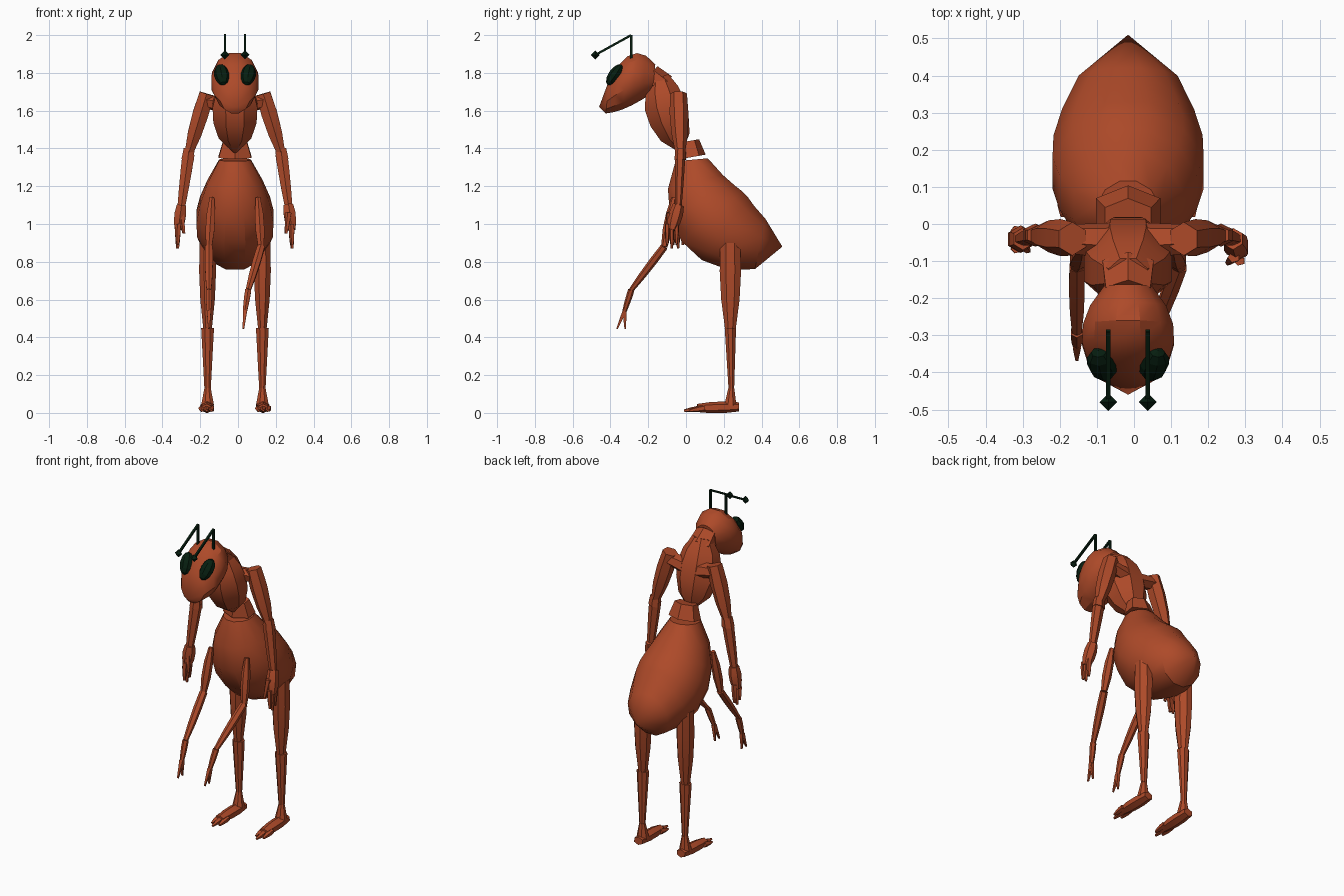
import bpy, bmesh, math
from mathutils import Vector, Matrix

if "Cube" in bpy.data.objects:
    bpy.data.objects.remove(bpy.data.objects["Cube"])

MIDDLE = -.016  # x of the body's mirror plane


def make_material(name, colour):
    material = bpy.data.materials.new(name)
    material.use_nodes = True
    material.diffuse_color = (*colour, 1)
    shader = material.node_tree.nodes["Principled BSDF"]
    shader.inputs["Base Color"].default_value = (*colour, 1)
    return material


rust = make_material("rust_orange", (.42, .068, .022))
dark = make_material("dark_green", (.002, .013, .005))


def finish(name, bm, material, smooth=True):
    bmesh.ops.recalc_face_normals(bm, faces=bm.faces)
    mesh = bpy.data.meshes.new(name)
    bm.to_mesh(mesh)
    bm.free()
    mesh.materials.append(material)
    part = bpy.data.objects.new(name, mesh)
    bpy.context.collection.objects.link(part)
    if smooth:
        bpy.ops.object.select_all(action='DESELECT')
        bpy.context.view_layer.objects.active = part
        part.select_set(True)
        bpy.ops.object.shade_smooth_by_angle(angle=math.radians(30))


def loft(name, rings, sides, material, tip=None):
    """Skin elliptical rings, each given as centre, half width axis, half depth axis."""
    bm = bmesh.new()
    turns = [math.tau * (i + .5) / sides for i in range(sides)]
    wide = max(math.cos(turn) for turn in turns)
    deep = max(math.sin(turn) for turn in turns)
    loops = []
    for centre, across, along in rings:
        loops.append([bm.verts.new(centre + across * math.cos(turn) / wide
                                   + along * math.sin(turn) / deep) for turn in turns])
    for lower, upper in zip(loops, loops[1:]):
        for i in range(sides):
            bm.faces.new((lower[i - 1], lower[i], upper[i], upper[i - 1]))
    bm.faces.new(loops[0])
    last = loops[-1]
    if tip:
        point = bm.verts.new(tip)
        for i in range(sides):
            bm.faces.new((last[i - 1], last[i], point))
    else:
        bm.faces.new(last)
    finish(name, bm, material)


def pod(name, start, bend, end, width, height, swell, count, sides, up=None):
    """Pointed body section along a curved spine in the mirror plane, swelling by a sine rule."""
    start, bend, end = (Vector((MIDDLE, *spot)) for spot in (start, bend, end))
    rings = []
    for i in range(count):
        t = i / count
        first, second = start.lerp(bend, t), bend.lerp(end, t)
        heading = (second - first).normalized()
        rise = Vector((0, *up)).normalized() if up else Vector((0, -heading.z, heading.y))
        girth = math.sin(math.pi * (swell[0] + (swell[1] - swell[0]) * t)) ** .7
        rings.append((first.lerp(second, t), Vector((width * girth, 0, 0)), rise * height * girth))
    loft(name, rings, sides, rust, end)


def bone(name, side, start, end, width, depth, taper=1, bulge=0, sides=6, material=rust):
    """Straight limb section that tapers towards its end and may bulge in the middle."""
    start, end = (Vector((MIDDLE + side * x, y, z)) for x, y, z in (start, end))
    heading = (end - start).normalized()
    across = (Vector((1, 0, 0)) - heading * heading.x).normalized()
    along = heading.cross(across)
    rings = []
    count = 4 if bulge else 2
    for i in range(count):
        t = i / (count - 1)
        size = 1 + (taper - 1) * t + bulge * math.sin(math.pi * t)
        rings.append((start.lerp(end, t), across * width * size, along * depth * size))
    loft(name, rings, sides, material)


# Body along the centre
pod("abdomen", (.03, 1.34), (.07, .9), (.51, .88), .205, .21, (.09, .94), 7, 12)
pod("thorax", (-.14, 1.78), (-.12, 1.6), (-.02, 1.37), .12, .11, (.1, .96), 5, 8, up=(.95, .27))
pod("head", (-.17, 1.77), (-.33, 1.8), (-.46, 1.62), .125, .143, (.13, .97), 6, 12, up=(.1, 1))
bone("neck", 0, (0, -.19, 1.79), (0, -.12, 1.73), .06, .06, taper=1.15)
bone("waist", 0, (0, .02, 1.44), (0, .035, 1.355), .062, .05, taper=1.4)

for side, label in ((1, "left_"), (-1, "right_")):
    # Eyes tilted along the face
    bm = bmesh.new()
    tilt = Matrix.Rotation(side * .2, 4, 'Y') @ Matrix.Rotation(-.6, 4, 'X')
    place = Matrix.Translation((MIDDLE + side * .07, -.378, 1.79))
    bmesh.ops.create_uvsphere(bm, u_segments=8, v_segments=6, radius=1,
                              matrix=place @ tilt @ Matrix.Diagonal((.041, .032, .066, 1)))
    finish(label + "eye", bm, dark, smooth=False)

    # Antennae with an upright stem, a forward rod and a faceted bead
    root, top, front = (.053, -.29, 1.87), (.053, -.29, 2), (.053, -.48, 1.895)
    for name, start, end in (("antenna_stem", root, top), ("antenna_rod", top, front)):
        bone(label + name, side, start, end, .006, .006, sides=4, material=dark)
    bm = bmesh.new()
    place = Matrix.Translation((MIDDLE + side * front[0], *front[1:]))
    bmesh.ops.create_uvsphere(bm, u_segments=4, v_segments=2, radius=.024, matrix=place)
    finish(label + "antenna_bead", bm, dark, smooth=False)

    # Arms; the left hand is held further forward
    shoulder, elbow, wrist = (.15, -.04, 1.69), (.246, -.03, 1.37), (.283, -.04, 1.1)
    reach = -.075 if side > 0 else -.042
    knuckles = (.3, reach, .97)
    bone(label + "shoulder", side, (.05, -.045, 1.63), (.16, -.04, 1.65), .04, .05, taper=.8)
    bone(label + "upper_arm", side, shoulder, elbow, .038, .045, taper=.55, bulge=.3)
    bone(label + "elbow", side, (.243, -.03, 1.4), (.25, -.03, 1.34), .028, .026, taper=1.2)
    bone(label + "forearm", side, elbow, wrist, .032, .027, taper=.65, bulge=.05)
    bone(label + "hand", side, wrist, knuckles, .025, .03, taper=.8, bulge=.35)
    for finger, spread in (("front", -1), ("middle", 0), ("rear", 1)):
        y = reach + spread * .025
        bone(label + finger + "_finger", side, (.3, y, 1), (.303, y, .87 + abs(spread) * .02),
             .013, .012, taper=.5, bulge=.2, sides=5)
    bone(label + "thumb", side, (.285, reach - .015, 1.06), (.27, reach - .03, .95),
         .014, .014, taper=.5, sides=5)

    # Thin middle limbs; the left one leans inward
    lean = .085 if side > 0 else 0
    hip, knee = (.122, -.065, 1.14), (.138, -.115, .88)
    heel, ball = (.138 - lean * .8, -.29, .65), (.138 - lean, -.325, .54)
    bone(label + "middle_thigh", side, hip, knee, .012, .013, taper=1.3, bulge=.9)
    bone(label + "middle_shin", side, knee, heel, .02, .02, taper=.65, bulge=.2)
    bone(label + "middle_foot", side, heel, ball, .016, .017, taper=.7, bulge=.1)
    for claw, y in (("front", -.365), ("rear", -.322)):
        bone(label + "middle_" + claw + "_claw", side, ball, (.138 - lean * 1.1, y, .445),
             .011, .011, taper=.35, sides=4)

    # Legs
    hip, knee, ankle = (.145, .235, .9), (.145, .235, .45), (.145, .24, .13)
    heel, ball = (.145, .28, .032), (.15, .06, .026)
    bone(label + "thigh", side, hip, knee, .042, .053, taper=.55, bulge=.25, sides=8)
    bone(label + "shin", side, knee, ankle, .034, .03, taper=.5, sides=8)
    bone(label + "ankle", side, ankle, (.145, .235, .04), .017, .016, taper=2, sides=8)
    bone(label + "foot", side, heel, ball, .027, .024, taper=.9, bulge=.35)
    for toe, spread in (("inner", -1), ("middle", 0), ("outer", 1)):
        x = .15 + spread * .025
        bone(label + toe + "_toe", side, (x, .1, .026), (x, abs(spread) * .03 - .01, .012),
             .015, .016, taper=.4, bulge=.2, sides=5)
